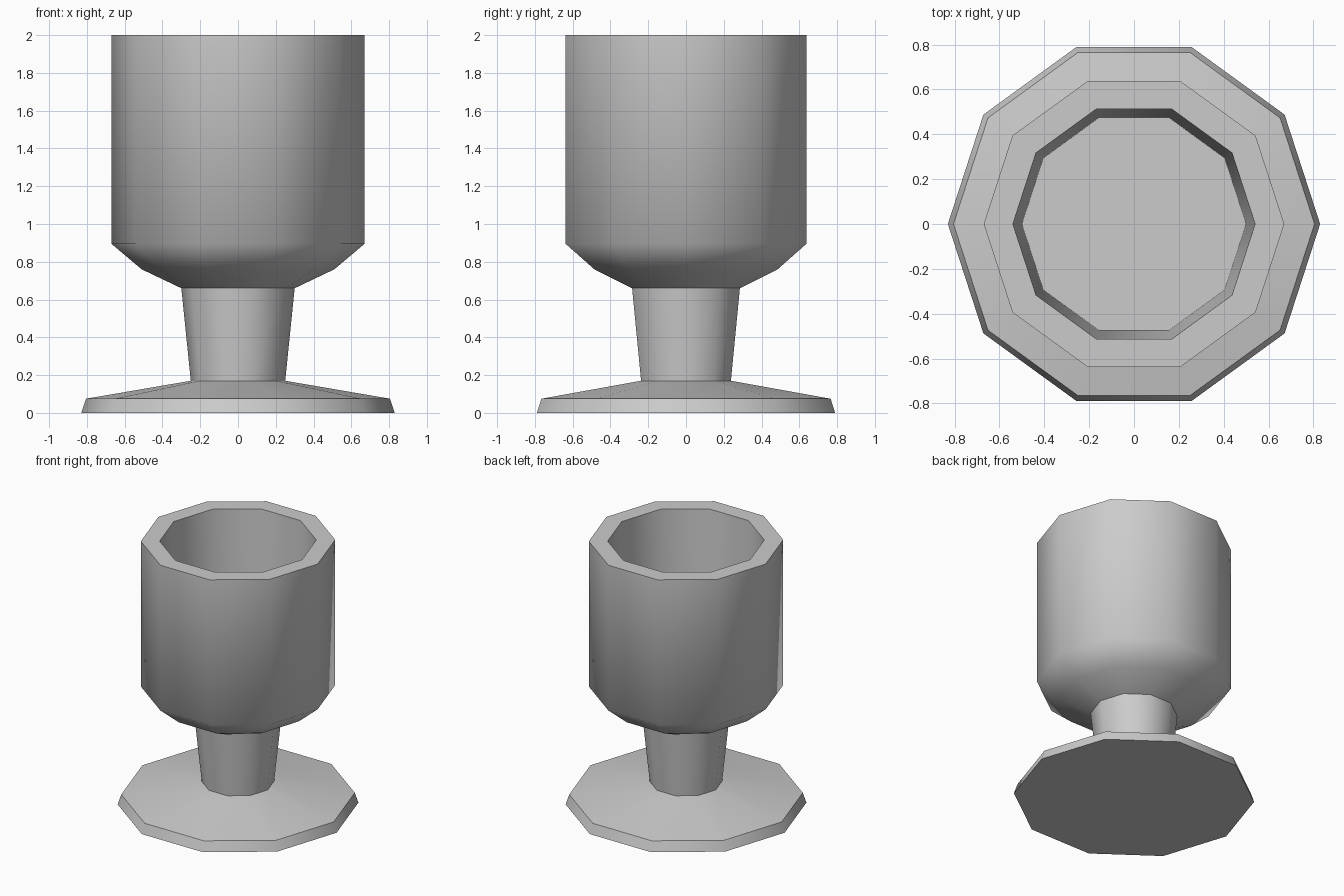
import bpy, bmesh, math

if "Cube" in bpy.data.objects:
    bpy.data.objects.remove(bpy.data.objects["Cube"])

SIDES = 10

# (radius, height) from the underside of the foot, up the outside, down into the cup
PROFILE = [
    (0.83, 0.0), (0.805, 0.075),              # foot
    (0.25, 0.17), (0.30, 0.66),               # stem
    (0.51, 0.76), (0.67, 0.895), (0.67, 2.0), # bowl outside
    (0.54, 2.0), (0.50, 0.90),                # rim and bowl inside
]


def lathe(name, profile, sides):
    bm = bmesh.new()
    rings = []
    for r, z in profile:
        angles = [2 * math.pi * i / sides for i in range(sides)]
        rings.append([bm.verts.new((r * math.cos(a), r * math.sin(a), z)) for a in angles])
    for low, high in zip(rings, rings[1:]):
        for i in range(sides):
            j = (i + 1) % sides
            bm.faces.new((low[i], low[j], high[j], high[i]))
    # underside and cup floor
    bm.faces.new(rings[0][::-1])
    bm.faces.new(rings[-1])
    bmesh.ops.recalc_face_normals(bm, faces=bm.faces)
    mesh = bpy.data.meshes.new(name)
    bm.to_mesh(mesh)
    bm.free()
    obj = bpy.data.objects.new(name, mesh)
    bpy.context.collection.objects.link(obj)
    return obj


# Goblet, rounded shading with crisp rim, foot and stem edges
goblet = lathe("goblet", PROFILE, SIDES)
bpy.context.view_layer.objects.active = goblet
goblet.select_set(True)
bpy.ops.object.shade_smooth_by_angle(angle=math.radians(52))
